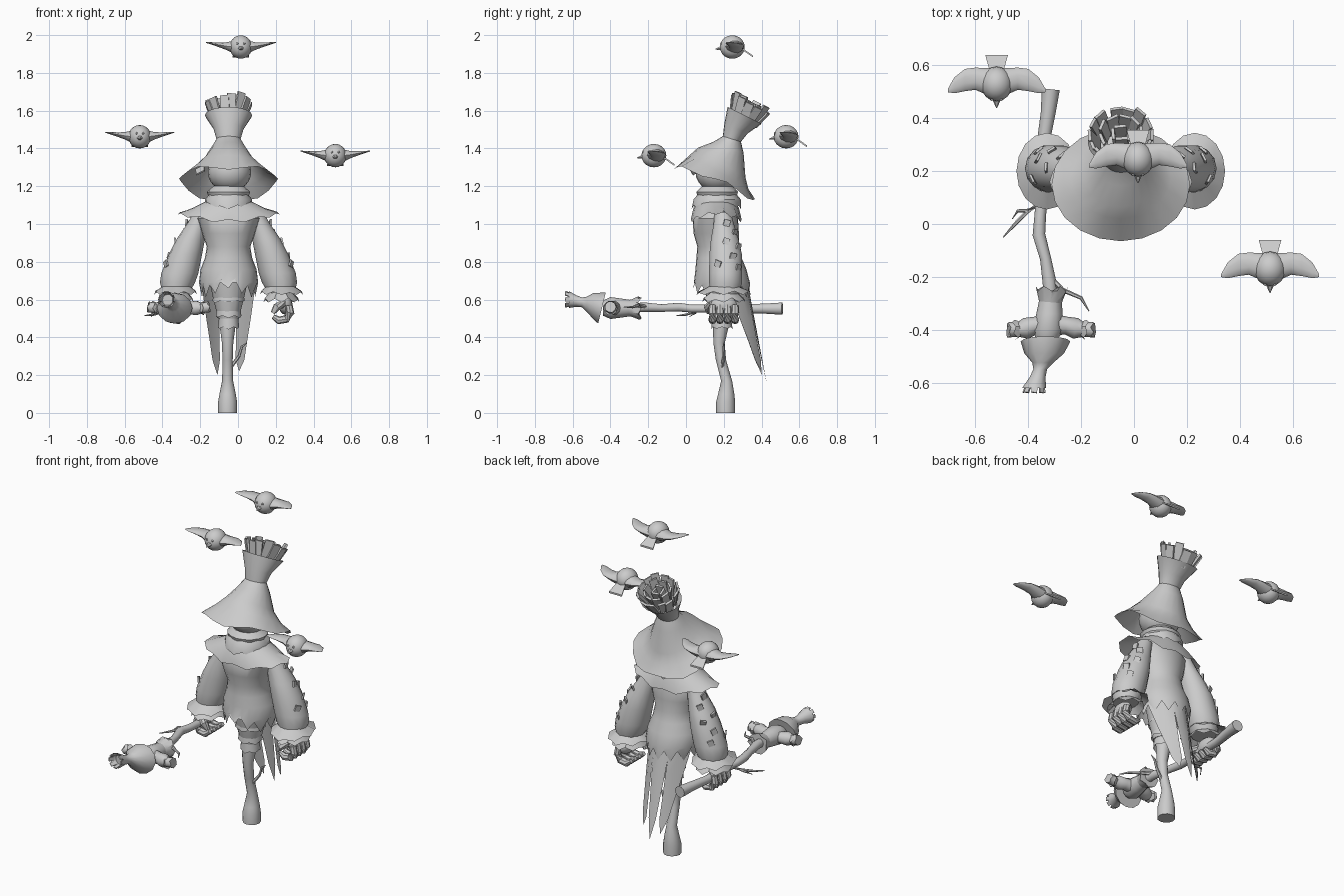
import bpy, bmesh, math, random
from math import sin, cos, pi
from mathutils import Vector, Matrix

random.seed(4)
if "Cube" in bpy.data.objects:
    bpy.data.objects.remove(bpy.data.objects["Cube"])

mat = bpy.data.materials.new("plain_grey")
mat.use_nodes = True
GREY = (0.6, 0.6, 0.6, 1)
mat.diffuse_color = GREY
mat.node_tree.nodes["Principled BSDF"].inputs["Base Color"].default_value = GREY
MID = -0.05          # the figure's own centre line in x


def finish(name, bm, fix=True):
    if fix:
        bmesh.ops.recalc_face_normals(bm, faces=bm.faces)
    me = bpy.data.meshes.new(name)
    bm.to_mesh(me)
    bm.free()
    ob = bpy.data.objects.new(name, me)
    bpy.context.collection.objects.link(ob)
    me.materials.append(mat)
    bpy.ops.object.select_all(action='DESELECT')
    ob.select_set(True)
    bpy.context.view_layer.objects.active = ob
    bpy.ops.object.shade_smooth_by_angle(angle=math.radians(40))
    return ob


def loft(name, rings, n=12, axis=None, jag=0, caps=(True, True), shape=None):
    """Rings are (x, y, z, rx, ry, tilt); they follow the path or a fixed axis."""
    bm = bmesh.new()
    pts = [Vector(r[:3]) for r in rings]
    rows = []
    for i, r in enumerate(rings):
        t = Vector(axis) if axis else pts[min(i + 1, len(pts) - 1)] - pts[max(i - 1, 0)]
        t.normalize()
        u = Vector((0, 1, 0)) if abs(t.x) > 0.8 else Vector((1, 0, 0))
        u = (u - t * u.dot(t)).normalized()
        v = t.cross(u)
        rx, ry = r[3], r[4] if len(r) > 4 else r[3]
        tilt = r[5] if len(r) > 5 else 0
        row = []
        for k in range(n):
            a = 2 * pi * k / n
            p = pts[i] + u * rx * cos(a) + v * ry * sin(a) - t * tilt * sin(a)
            if jag and i == len(rings) - 1:
                p += t * jag * (k % 2) * random.uniform(0.5, 1)
            row.append(bm.verts.new(shape(i, a, p) if shape else p))
        rows.append(row)
    for a, b in zip(rows, rows[1:]):
        for k in range(n):
            bm.faces.new((a[k], a[(k + 1) % n], b[(k + 1) % n], b[k]))
    if caps[0]:
        bm.faces.new(rows[0][::-1])
    if caps[1]:
        bm.faces.new(rows[-1])
    return finish(name, bm)


def ball(name, c, r, seg=16):
    bm = bmesh.new()
    bmesh.ops.create_uvsphere(bm, u_segments=seg, v_segments=seg // 2 + 2, radius=1,
                              matrix=Matrix.Translation(c) @ Matrix.Diagonal((*r, 1)))
    return finish(name, bm)


def sheet(name, polys):
    bm = bmesh.new()
    for poly in polys:
        bm.faces.new([bm.verts.new(p) for p in poly])
    bmesh.ops.remove_doubles(bm, verts=bm.verts, dist=0.0005)
    return finish(name, bm)


def plate(name, c, direction, w, h, thick=0.008, face=(0, 0, 1)):
    """A small slab, h long along direction, thin along face."""
    d = Vector(direction).normalized()
    f = Vector(face)
    f = (f - d * f.dot(d)).normalized()
    m = Matrix((f.cross(d), f, d)).transposed().to_4x4()
    bm = bmesh.new()
    bmesh.ops.create_cube(bm, size=1, matrix=Matrix.Translation(c) @ m @ Matrix.Diagonal((w, thick, h, 1)))
    return finish(name, bm)


OPEN = (False, False)
UP = (0, 0, 1)

# Coat body with a ragged hem that rises in the middle of the front
def hem(i, a, p):
    if i == 0:
        k = round(a / (2 * pi) * 24)
        p.z += 0.06 * (k % 2) + 0.05 * max(0, -sin(a)) ** 6
    return p

loft("coat", [(MID, .19, .61, .14, .15), (MID, .19, .69, .157, .148), (MID, .185, .76, .148, .135),
              (MID, .175, .82, .125, .12), (MID, .17, .88, .115, .11), (MID, .16, .95, .14, .12),
              (MID, .155, 1.03, .165, .12), (MID, .165, 1.12, .09, .08)],
     n=24, axis=UP, caps=(False, True), shape=hem)

# Coat tails: a curved back sheet that splits into three points
def tail_point(s, z):
    f = (0.75 - z) / 0.58
    half = 0.15 - 0.07 * f
    return (MID + s * half, .315 + .11 * f - (.12 - .09 * f) * s * s, z)

tails = []
for lo, hi, tip in ((-1, -.4, .2), (-.4, .3, .16), (.3, 1, .22)):
    levels = [.75, .62, .5, .38, .28]
    for a, b in zip(levels, levels[1:]):
        ends = []
        for z in (a, b):
            g = max(0, (.55 - z)) * .55
            ends.append([tail_point(lo + (hi - lo) * (q + g * (1 - 2 * q)), z) for q in (0, .5, 1)])
        for q in (0, 1):
            tails.append((ends[0][q], ends[0][q + 1], ends[1][q + 1], ends[1][q]))
    tails.append((ends[1][0], ends[1][1], ends[1][2], tail_point((lo + hi) / 2, tip)))
sheet("coat_tails", tails)

# Trousers in overlapping ragged tiers
loft("hips", [(MID, .19, .74, .11, .1), (MID, .19, .62, .085, .085), (MID, .19, .5, .055, .055)], axis=UP)
for z, r in ((.65, .085), (.57, .068), (.51, .056)):
    loft("trouser_tier", [(MID, .19, z, r * .9), (MID, .19, z - .055, r)], axis=UP, jag=-.015, caps=OPEN)

# Single wooden leg and its twig
loft("leg", [(-.055, .185, .52, .045), (-.055, .185, .46, .042), (-.055, .175, .37, .03), (-.055, .185, .28, .027),
             (-.055, .215, .17, .029), (-.055, .213, .1, .043), (-.055, .21, .06, .05), (-.055, .21, 0, .05)], axis=UP)
loft("leg_twig", [(-.04, .19, .24, .01), (.005, .2, .3, .008), (.02, .2, .35, .007), (.045, .2, .37, .002)], n=6)

# Ragged shoulder cape and neck scarf
def drape(i, a, p):
    if i == 2:
        p.z += .045 * cos(a) ** 2
    return p

loft("shoulder_cape", [(MID, .165, 1.13, .1, .09), (MID, .16, 1.085, .19, .12), (MID, .16, 1.005, .27, .135)],
     n=20, axis=UP, jag=.025, caps=OPEN, shape=drape)
loft("scarf_lower", [(MID, .165, 1.16, .1, .1), (MID, .165, 1.13, .125, .125), (MID, .16, 1.08, .125, .13)],
     n=16, axis=UP, jag=.025, caps=OPEN)
loft("scarf_upper", [(MID, .165, 1.2, .08, .08), (MID, .165, 1.17, .115, .11), (MID, .165, 1.13, .1, .1)],
     n=16, axis=UP, jag=.02, caps=OPEN)

# Head and hat
ball("head", (-.045, .165, 1.275), (.115, .115, .105), 20)

def brim(i, a, p):
    if i == 0:
        p.z += .03 * cos(a) ** 2 + .012 * sin(5 * a)
    return p

loft("hat", [(MID, .15, 1.21, .262, .215, .09), (MID, .175, 1.275, .19, .155, .09), (MID, .19, 1.325, .135, .125, .08),
             (MID, .225, 1.405, .09, .08, .03), (MID, .243, 1.45, .064, .048, .015), (MID, .265, 1.505, .08, .062, .025),
             (MID, .31, 1.575, .125, .09, .045), (MID, .285, 1.53, .08, .06, .03)],
     n=20, axis=UP, caps=(False, True), shape=brim)
plate("hat_patch", (-.2, .05, 1.285), (1, -.3, .5), .05, .05, .008, (-.5, -.5, .7))

# Straw bursting from the top of the hat
lean = Vector((0, .42, .9)).normalized()
for count, rad, size in ((14, .1, .1), (9, .065, .1), (4, .025, .09)):
    for k in range(count):
        a = 2 * pi * k / count + random.uniform(-.1, .1)
        out = Vector((cos(a), sin(a) * .8, -sin(a) * .4))
        d = lean + out * .4 * rad / .1
        c = Vector((MID, .325, 1.598)) + out * rad
        plate("straw", c + lean * random.uniform(-.01, .02), d, .046, size, .012, out)

# Sleeves, cuffs, hands and sleeve patches on both sides
for s in (-1, 1):
    def at(dx, y, z):
        return (MID + s * dx, y, z)
    loft("sleeve", [(*at(.14, .195, 1.06), .045), (*at(.165, .2, 1.0), .055, .055), (*at(.2, .205, .92), .075, .075),
                    (*at(.228, .21, .84), .088, .088), (*at(.258, .21, .74), .098, .09), (*at(.27, .21, .69), .093, .09),
                    (*at(.28, .205, .63), .068, .075)], n=14, axis=UP)
    loft("cuff_upper", [(*at(.275, .2, .67), .075, .08), (*at(.28, .2, .625), .115, .145)],
         n=16, axis=UP, jag=.022, caps=OPEN)
    loft("cuff_lower", [(*at(.278, .2, .64), .06, .07), (*at(.28, .2, .585), .095, .115)],
         n=16, axis=UP, jag=.025, caps=OPEN)
    ball("palm", at(.302, .2, .57), (.037, .07, .05), 12)
    for j in range(4):
        y = .14 + .04 * j
        loft("finger", [(*at(.32, y, .57), .019), (*at(.327, y, .53), .022), (*at(.305, y, .497), .022),
                        (*at(.265, y, .49), .021), (*at(.235, y, .51), .013)], n=8)
    loft("thumb", [(*at(.29, .14, .58), .02), (*at(.255, .115, .56), .022), (*at(.235, .12, .53), .012)], n=8)
    for a, z in ((.2, 1.0), (.9, .95), (.1, .9), (1.0, .87), (.5, .82), (-.4, .78), (.9, .76)):
        dx = .165 + (1.0 - z) * .37
        r = min(.093, .058 + (1.0 - z) * .22)
        n = Vector((s * cos(a), sin(a), .1))
        plate("sleeve_patch", Vector(at(dx, .205, z)) + n * r, (random.uniform(-.3, .3), .3, 1), .034, .034, .009, n)

# Staff with twigs
SZ = .555
loft("staff", [(-.315, .51, .552, .034), (-.325, .42, .552, .028), (-.345, .3, .552, .024), (-.345, .15, .552, .022),
               (-.355, .03, .552, .022), (-.36, -.04, .56, .024), (-.335, -.13, .555, .021), (-.32, -.22, .56, .026),
               (-.315, -.3, SZ, .025)], n=10)
for path in (((-.35, .08, .55, .011), (-.4, .05, .535, .008), (-.45, 0, .52, .007), (-.495, -.05, .515, .002)),
             ((-.4, .05, .535, .008), (-.44, .05, .53, .006), (-.46, .02, .51, .002)),
             ((-.32, -.2, .56, .011), (-.27, -.25, .57, .009), (-.2, -.28, .56, .007), (-.17, -.33, .56, .002))):
    loft("staff_twig", path, n=6)

# Small straw doll at the head of the staff
FWD = (0, -1, 0)
loft("doll_skirt", [(-.32, -.34, SZ, .035), (-.315, -.29, SZ, .045), (-.31, -.235, SZ, .062)], axis=(0, 1, 0), jag=-.02)
loft("doll_body", [(-.315, -.27, SZ, .04), (-.32, -.34, SZ, .05), (-.325, -.4, SZ, .058), (-.33, -.44, SZ, .04)], axis=FWD)
for s in (-1, 1):
    loft("doll_arm", [(-.315, -.38, SZ, .042), (-.315 + s * .06, -.385, SZ, .034), (-.315 + s * .095, -.395, SZ, .04),
                      (-.315 + s * .125, -.4, SZ, .027), (-.315 + s * .155, -.4, SZ + .005, .03)], n=10, jag=.012)
    loft("doll_ruff", [(-.315 + s * .1, -.395, SZ, .02), (-.315 + s * .13, -.4, SZ, .038)], n=10, jag=.015, caps=OPEN)
loft("doll_hat", [(-.335, -.445, SZ, .094, .082, .02), (-.34, -.49, .565, .075, .07), (-.345, -.525, .575, .04),
                  (-.355, -.55, .585, .026), (-.365, -.58, .592, .03), (-.378, -.62, .6, .045),
                  (-.37, -.6, .598, .03)], n=12, axis=FWD)
for k in range(8):
    a = pi * k / 4
    out = Vector((cos(a), 0, sin(a)))
    plate("doll_straw", Vector((-.376, -.622, .6)) + out * .036, Vector((-.15, -1, .1)) + out * .3, .022, .035, .006, out)

# Three birds in flight
WING = ((.185, -.025, .024, .006, .002), (.16, -.005, .02, .03, .006), (.12, .015, .012, .042, .012),
        (.08, .02, .005, .042, .02), (.04, .01, 0, .05, .035))
for c in ((.015, .245, 1.937), (-.52, .53, 1.462), (.515, -.17, 1.362)):
    b = Vector(c)
    ball("bird_body", b, (.06, .066, .062), 16)
    span = [(-w[0], *w[1:]) for w in WING] + list(WING[::-1])
    loft("bird_wings", [(*(b + Vector(w[:3])), w[3], w[4]) for w in span], n=10, axis=(1, 0, 0))
    loft("bird_beak", [(*(b + Vector((0, -.055, -.005))), .018, .014), (*(b + Vector((0, -.09, -.012))), .002)], n=6)
    for s in (-1, 1):
        ball("bird_eye", b + Vector((s * .018, -.058, .018)), (.006, .006, .006), 8)
    pts = [b + Vector(p) for p in ((-.025, .045, -.01), (.025, .045, -.01), (.043, .11, -.055), (-.043, .11, -.055))]
    bm = bmesh.new()
    vs = [bm.verts.new(p + Vector((0, 0, h))) for h in (0, .01) for p in pts]
    bmesh.ops.convex_hull(bm, input=vs)
    finish("bird_tail", bm)
